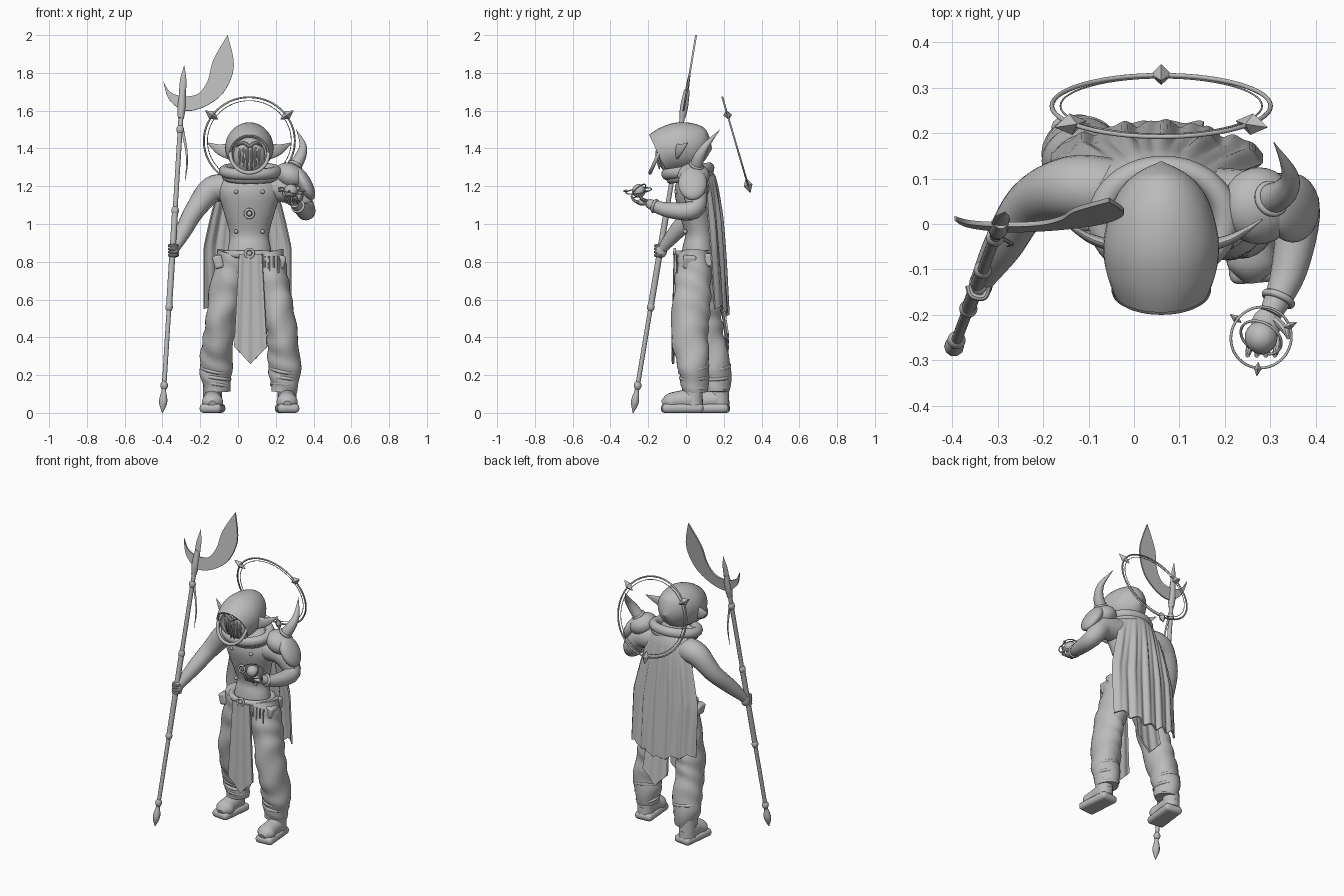
import bpy, bmesh, math
from mathutils import Vector
from math import sin, cos, pi

cube = bpy.data.objects.get("Cube")
if cube:
    bpy.data.objects.remove(cube)

grey = bpy.data.materials.new("plain grey")
grey.use_nodes = True
tone = (.5, .5, .5, 1)
grey.diffuse_color = tone
for node in grey.node_tree.nodes:
    if node.type == 'BSDF_PRINCIPLED':
        node.inputs["Base Color"].default_value = tone

MID = .06    # centre line of the body
Y, Z = Vector((0, 1, 0)), Vector((0, 0, 1))


def finish(obj, angle=40):
    obj.data.materials.append(grey)
    obj.data.shade_smooth()
    obj.data.set_sharp_from_angle(angle=math.radians(angle))
    return obj


def from_bmesh(name, bm, angle=40):
    bmesh.ops.recalc_face_normals(bm, faces=bm.faces[:])
    mesh = bpy.data.meshes.new(name)
    bm.to_mesh(mesh)
    bm.free()
    obj = bpy.data.objects.new(name, mesh)
    bpy.context.collection.objects.link(obj)
    return finish(obj, angle)


def thicken(obj, thick):
    mod = obj.modifiers.new("thickness", 'SOLIDIFY')
    mod.thickness, mod.offset = thick, 0
    obj.modifiers.new("crisp rim", 'EDGE_SPLIT').split_angle = math.radians(40)
    return obj


def spline(points, steps):
    """Smooth curve through points of any dimension."""
    pts = [Vector(p) for p in points]
    out = []
    for i in range(len(pts) - 1):
        a, b, c, d = pts[max(i - 1, 0)], pts[i], pts[i + 1], pts[min(i + 2, len(pts) - 1)]
        for k in range(steps):
            t = k / steps
            m, n = (c - a) / 2, (d - b) / 2
            e = c - b
            out.append(b + m * t + (e * 3 - m * 2 - n) * t * t + (m + n - e * 2) * t ** 3)
    return out + [pts[-1]]


def sweep(name, path, radii, ref=Z, sides=20, steps=5, ripple=None, cap=True, angle=40):
    """Skin of elliptical rings along a path; each radius is a number or a pair."""
    pts = spline(path, steps)
    pairs = [r if isinstance(r, tuple) else (r, r) for r in radii]
    sizes = spline(pairs, steps)
    bm = bmesh.new()
    rings = []
    for i, (p, r) in enumerate(zip(pts, sizes)):
        tangent = pts[min(i + 1, len(pts) - 1)] - pts[max(i - 1, 0)]
        side = tangent.cross(ref).normalized()
        up = side.cross(tangent).normalized()
        ring = []
        for k in range(sides):
            a = 2 * pi * k / sides
            f = 1 + (ripple(p.z, a) if ripple else 0)
            ring.append(bm.verts.new(p + side * cos(a) * max(r[0], .001) * f
                                     + up * sin(a) * max(r[1], .001) * f))
        rings.append(ring)
    for lo, hi in zip(rings, rings[1:]):
        for k in range(sides):
            n = (k + 1) % sides
            bm.faces.new((lo[k], lo[n], hi[n], hi[k]))
    if cap:
        bm.faces.new(rings[0])
        bm.faces.new(rings[-1])
    return from_bmesh(name, bm, angle)


def gem(name, centre, axis, radius):
    c, a = Vector(centre), Vector(axis)
    ref = Y if abs(a.normalized().y) < .9 else Z
    return sweep(name, [c - a, c, c + a], [0, radius, 0], ref, sides=4, steps=1, angle=20)


def ball(name, loc, scale, rot=(0, 0, 0)):
    bpy.ops.mesh.primitive_uv_sphere_add(segments=28, ring_count=16, radius=1, location=loc, rotation=rot)
    obj = bpy.context.object
    obj.name, obj.scale = name, scale
    return finish(obj)


def ring(name, loc, radius, thick, rot=(0, 0, 0), scale=(1, 1, 1)):
    bpy.ops.mesh.primitive_torus_add(major_segments=56, minor_segments=10, major_radius=radius,
                                     minor_radius=thick, location=loc, rotation=rot)
    obj = bpy.context.object
    obj.name, obj.scale = name, scale
    return finish(obj)


def box(name, loc, size, bevel, rot=(0, 0, 0)):
    bpy.ops.mesh.primitive_cube_add(size=1, location=loc, rotation=rot)
    obj = bpy.context.object
    obj.name = name
    for v in obj.data.vertices:
        v.co = [c * s for c, s in zip(v.co, size)]
    mod = obj.modifiers.new("rounded", 'BEVEL')
    mod.width, mod.segments = bevel, 3
    return finish(obj, 30)


def sheet(name, shape, nu, nv, thick):
    """Thin surface from shape(u, v), u in -1..1 and v in 0..1."""
    bm = bmesh.new()
    rows = [[bm.verts.new(shape(2 * i / nu - 1, j / nv)) for i in range(nu + 1)] for j in range(nv + 1)]
    for a, b in zip(rows, rows[1:]):
        for i in range(nu):
            bm.faces.new((a[i], a[i + 1], b[i + 1], b[i]))
    return thicken(from_bmesh(name, bm), thick)


# Torso, belt and collar
sweep("torso", [(MID, .06, .74), (MID, .065, .86), (MID, .07, .95), (MID, .05, 1.08),
                (MID, .04, 1.18), (MID, .05, 1.25), (MID, .05, 1.31)],
      [(.13, .09), (.115, .085), (.105, .075), (.14, .09), (.165, .1), (.13, .08), (.07, .06)], Y, 32)
ring("belt", (MID, .06, .84), .13, .02, scale=(1, .8, 1))
ring("collar", (.065, .01, 1.28), .137, .03, (.15, 0, 0), (1, .85, 1))
ring("collar_lower_fold", (.065, .02, 1.255), .122, .028, (.15, 0, 0), (1, .85, 1))
for name, z, y in (("buckle", .845, -.06), ("medallion", 1.055, -.048)):
    ring(name, (MID, y, z), .022, .007, (pi / 2, 0, 0))
    ball(name + "_centre", (MID, y, z), (.013, .01, .013))
for s in (-1, 1):
    for z, y in ((.96, -.005), (1.17, -.05)):
        ball("coat_stud", (MID + s * .07, y, z), (.011, .012, .011))
    box("pouch", (MID + s * .165, .02, .8), (.05, .07, .07), .012, (0, s * .25, 0))
    box("rear_pouch", (MID + s * .14, .12, .81), (.05, .05, .07), .012)
for i in range(4):
    sweep("belt_tassel", [(.14 + i * .025, -.045, .83), (.14 + i * .025, -.05, .77 - i % 2 * .03)], [.005, .005], Y, 6)

# Trousers, wraps and boots
def folds(z, a):
    return .045 * sin(z * 50 + 2.5 * sin(a + z * 9)) + .03 * sin(3 * a + z * 17)

legs = (("left", [(.14, .05, .84), (.19, .035, .65), (.228, .02, .45), (.248, .04, .24), (.24, .045, .11)], .26, -.02, .08),
        ("right", [(-.01, .06, .84), (-.06, .075, .65), (-.098, .095, .45), (-.115, .155, .24), (-.112, .16, .11)], -.135, .12, -.12))
for side, path, x, y, turn in legs:
    sweep(side + "_trouser_leg", path, [(.1, .09), (.088, .097), (.08, .1), (.086, .083), (.066, .066)],
          Y, 32, 10, folds)
    for k in range(3):
        a, b = Vector(path[3]), Vector(path[4])
        ring(side + "_leg_wrap", a.lerp(b, k * .35 + .05), .076 - k * .006, .01, (.25 - k * .2, .15, 0))
    box(side + "_boot_sole", (x, y, .024), (.115, .22, .048), .02, (0, 0, turn))
    sweep(side + "_boot", [(x, y + .1, .06), (x, y + .06, .07), (x, y - .02, .065), (x, y - .07, .055), (x, y - .105, .045)],
          [(.02, .03), (.048, .055), (.05, .05), (.055, .045), (.02, .02)])
    sweep(side + "_boot_ankle", [(x, y + .06, .04), (x, y + .055, .16)], [.05, .05], Y)

# Cape and hanging cloths
def cape_shape(u, v):
    hem = .5 + .05 * abs(u) + .06 * abs((u * 2.5) % 1 - .5)
    half = .11 + .12 * min(1, v * 1.8) ** .7
    fold = min(1, v * 3) * (.006 * sin(u * 16 + v) + .004 * sin(u * 31 - v * 2))
    return (.05 + u * half, .135 + .085 * v ** .5 - .06 * u * u + fold, 1.28 - v * (1.28 - hem))

def cloth_shape(y, top, tip, bend):
    def shape(u, v):
        low = tip + .09 * abs(u)
        return (.067 + u * (.06 + .027 * v), y + bend * v + .003 * sin(u * 9), top - v * (top - low))
    return shape

sheet("cape", cape_shape, 84, 24, .01)
sheet("front_cloth", cloth_shape(-.058, .84, .26, -.01), 32, 14, .01)
sheet("rear_cloth", cloth_shape(.155, .84, .33, .065), 32, 14, .01)

# Open hood tilted forward, face mask and ears
hood = sweep("hood", [(MID, -.145, 1.37), (MID, -.09, 1.395), (MID, -.03, 1.41), (MID, .05, 1.412),
                      (MID, .1, 1.405), (MID, .132, 1.4)],
             [(.1, .108), (.118, .118), (.12, .122), (.098, .11), (.058, .072), 0], sides=36, steps=8, cap=False)
thicken(hood, .012)
ring("hood_rim", (MID, -.145, 1.37), .1, .01, (pi / 2 - .43, 0, 0), (1, 1.08, 1))
ball("mask", (MID, -.09, 1.36), (.085, .06, .1), (.15, 0, 0))
for s in (-1, 1):
    for k in range(3):
        x, y = MID + s * (.012 + k * .02), k * .008
        sweep("mask_rib", [(x, y - .14, 1.43 - k * .01), (x, y - .155, 1.37), (x, y - .14, 1.29 + k * .012)],
              [.004, .008, .004], Y, 8)
    sweep("mask_brow", [(MID, -.155, 1.41), (MID + s * .035, -.15, 1.43), (MID + s * .07, -.125, 1.41)],
          [.009, .009, .004], sides=8)
    sweep("ear", [(MID + s * .1, -.05, 1.385), (MID + s * .16, -.03, 1.395), (MID + s * .222, .01, 1.43)],
          [(.014, .045), (.01, .028), .002])

# Arms, hands and fingers
sweep("right_arm", [(-.05, .07, 1.19), (-.14, .08, 1.18), (-.23, .045, 1.07), (-.29, -.05, .96), (-.335, -.125, .87)],
      [.075, .07, .053, .043, .026])
sweep("left_arm", [(.17, .05, 1.19), (.29, .05, 1.17), (.358, .04, 1.075), (.342, -.1, 1.075), (.3, -.2, 1.11)],
      [.075, .065, .052, .04, .024])
ball("right_hand", (-.337, -.132, .86), (.026, .032, .04))
ball("left_hand", (.29, -.225, 1.115), (.032, .04, .018))
ring("left_cuff", (.318, -.165, 1.095), .031, .008, (pi / 2 - .3, 0, -.4))
for k in range(4):
    z = .885 - k * .017
    sweep("right_finger", [(-.32, -.13, z), (-.33, -.16, z), (-.356, -.157, z), (-.364, -.135, z)], [.008] * 4, sides=8)
    x = .258 + k * .02
    sweep("left_finger", [(x, -.25, 1.115), (x - .004, -.275, 1.125), (x - .008, -.29, 1.15)], [.008, .008, .005], Y, 8)
sweep("left_thumb", [(.31, -.21, 1.12), (.335, -.235, 1.135), (.34, -.25, 1.16)], [.01, .009, .005], Y, 8)

# Shoulder armour with horn
ball("shoulder_plate", (.275, .04, 1.255), (.085, .085, .065), (0, .5, 0))
ball("outer_shoulder_plate", (.35, .035, 1.215), (.04, .076, .098), (0, -.5, 0))
sweep("shoulder_horn", [(.29, .05, 1.29), (.33, .07, 1.355), (.343, .11, 1.42), (.308, .18, 1.5)], [.036, .03, .018, 0], Y)
ring("horn_base", (.303, .055, 1.312), .033, .008, (-.3, .5, 0))

# Floating orb
orb = Vector((.28, -.25, 1.175))
ball("orb", orb, (.036, .036, .036))
ring("orb_outer_ring", orb, .068, .003, (.15, .2, 0))
ring("orb_inner_ring", orb, .048, .003, (.7, -.5, 0))
for a in (.4, 2.5, 4.6):
    out = Vector((cos(a), sin(a), 0))
    gem("orb_shard", orb + out * .07, out * .015, .008)

# Halo leaning back behind the head
tilt = pi / 2 + .285
halo = Vector((MID, .26, 1.44))
ring("halo", halo, .241, .005, (tilt, 0, 0))
ring("halo_inner_wire", halo, .222, .002, (tilt, 0, 0))
for a in (.62, pi - .62, -pi / 2):
    out = Vector((cos(a), sin(a) * cos(tilt), sin(a) * sin(tilt)))
    gem("halo_gem", halo + out * .245, out * .042, .024)

# Polearm
foot, head = Vector((-.4, -.28, 0)), Vector((-.295, 0, 1.68))
def on_pole(z):
    return foot.lerp(head, z / head.z)

sweep("pole", [on_pole(.1), on_pole(1.6)], [.012, .013], Y, 12)
sweep("pole_grip", [on_pole(.56), on_pole(1.08)], [.016, .016], Y, 12)
sweep("pole_spike", [on_pole(z) for z in (0, .06, .13)], [.002, .022, .008], Y, 10)
for z in (.145, .56, 1.07, 1.5):
    ball("pole_knob", on_pole(z), (.02, .02, .025))
sweep("blade_socket", [on_pole(z) for z in (1.56, 1.62, 1.71)], [.016, .022, .016], Y, 10)
sweep("blade_spike", [on_pole(z) for z in (1.66, 1.76, 1.84)], [(.018, .01), (.017, .008), 0], Y, 10)
sweep("pole_ribbon", [(-.295, -.03, 1.5), (-.275, -.04, 1.4), (-.27, -.045, 1.32), (-.28, -.05, 1.23)],
      [(.009, .004), (.006, .003), (.005, .003), .001], Y, 8)

outer = spline([(-.395, 1.755), (-.365, 1.66), (-.28, 1.6), (-.17, 1.625), (-.07, 1.705), (-.022, 1.84), (-.055, 2)], 6)
inner = spline([(-.395, 1.755), (-.36, 1.7), (-.29, 1.675), (-.21, 1.69), (-.16, 1.76), (-.13, 1.87), (-.055, 2)], 6)
def blade_shape(u, v):
    i = round((u + 1) / 2 * (len(outer) - 1))
    p = outer[i].lerp(inner[i], v)
    return (p.x, (p.y - head.z) / 6, p.y)

sheet("blade", blade_shape, len(outer) - 1, 3, .01)
